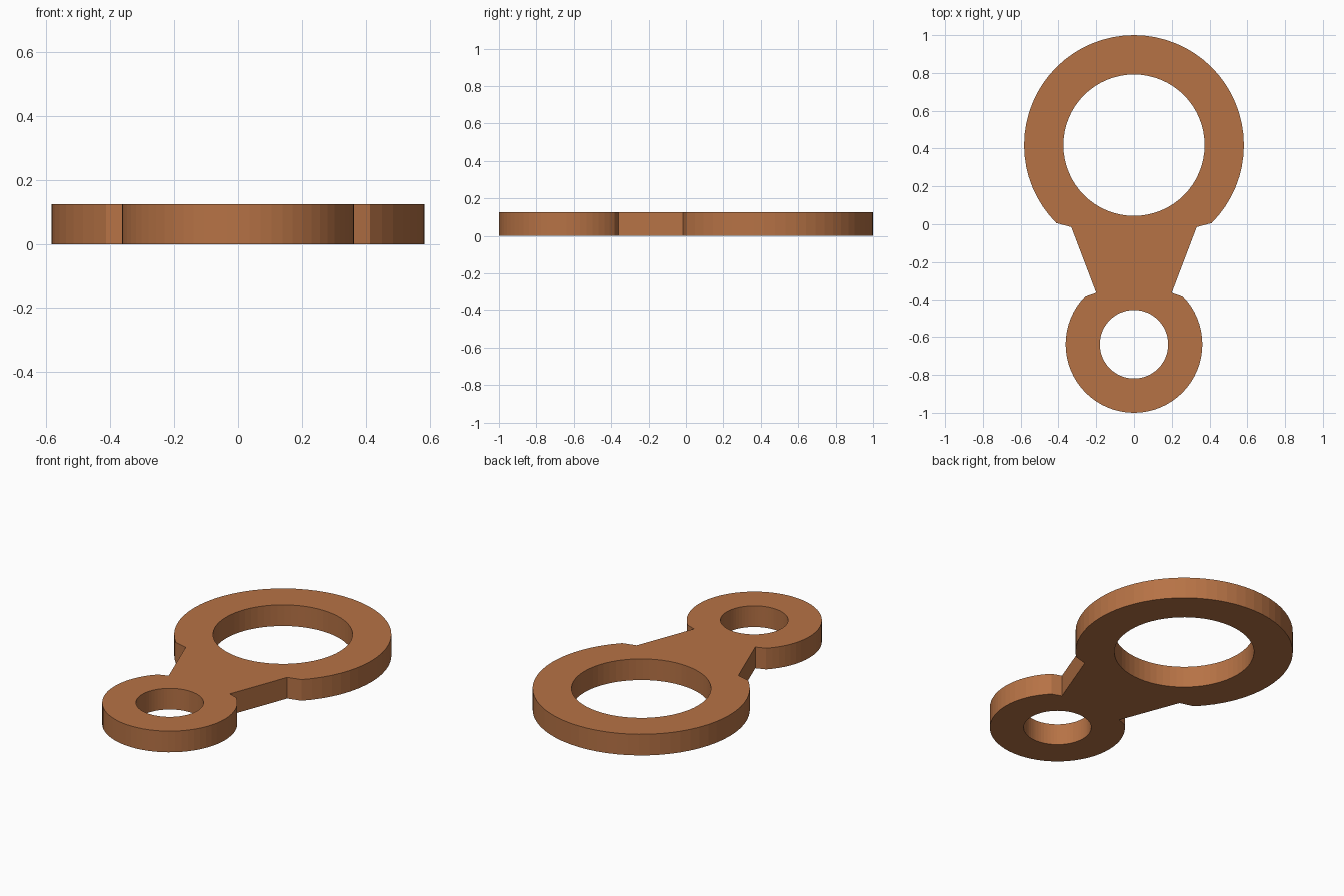
import bpy, bmesh
from math import sin, cos, radians

if "Cube" in bpy.data.objects:
    bpy.data.objects.remove(bpy.data.objects["Cube"])

HALF = 0.0625                      # half thickness of the plate
BIG_Y, BIG_R, BIG_HOLE = 0.418, 0.582, 0.374
SMALL_Y, SMALL_R, SMALL_HOLE = -0.638, 0.362, 0.181


def arc(cy, r, start, end, steps):
    """Points on an arc centred on x = 0, angles in degrees."""
    angles = [radians(start + (end - start) * i / steps) for i in range(steps + 1)]
    return [(r * cos(a), cy + r * sin(a)) for a in angles]


# Outline: large ring, tapered neck, small ring
outline = arc(BIG_Y, BIG_R, -45, 225, 48)
outline += [(-0.332, -0.015), (-0.2, -0.362)]
outline += arc(SMALL_Y, SMALL_R, 135, 405, 48)
outline += [(0.2, -0.362), (0.332, -0.015)]

# Round openings
holes = [arc(BIG_Y, BIG_HOLE, 0, 360, 64)[:-1],
         arc(SMALL_Y, SMALL_HOLE, 0, 360, 64)[:-1]]

# Filled, extruded profile
curve = bpy.data.curves.new("double_ring_plate", "CURVE")
curve.dimensions = "2D"
curve.fill_mode = "BOTH"
curve.extrude = HALF
for loop in [outline] + holes:
    spline = curve.splines.new("POLY")
    spline.points.add(len(loop) - 1)
    for point, (x, y) in zip(spline.points, loop):
        point.co = (x, y, HALF, 1)
    spline.use_cyclic_u = True

plate = bpy.data.objects.new("double_ring_plate", curve)
bpy.context.collection.objects.link(plate)
bpy.context.view_layer.objects.active = plate
plate.select_set(True)
bpy.ops.object.convert(target="MESH")
plate = bpy.context.object

# Weld caps to walls, stand on the ground, keep flat facets
bm = bmesh.new()
bm.from_mesh(plate.data)
bmesh.ops.remove_doubles(bm, verts=bm.verts, dist=0.0001)
bmesh.ops.recalc_face_normals(bm, faces=bm.faces)
low = min(v.co.z for v in bm.verts)
bmesh.ops.translate(bm, verts=bm.verts, vec=(0, 0, -low))
for f in bm.faces:
    f.smooth = False
bm.to_mesh(plate.data)
bm.free()

copper = bpy.data.materials.new("copper_brown")
copper.diffuse_color = (0.47, 0.17, 0.06, 1)
copper.use_nodes = True
copper.node_tree.nodes["Principled BSDF"].inputs["Base Color"].default_value = copper.diffuse_color
plate.data.materials.clear()
plate.data.materials.append(copper)
